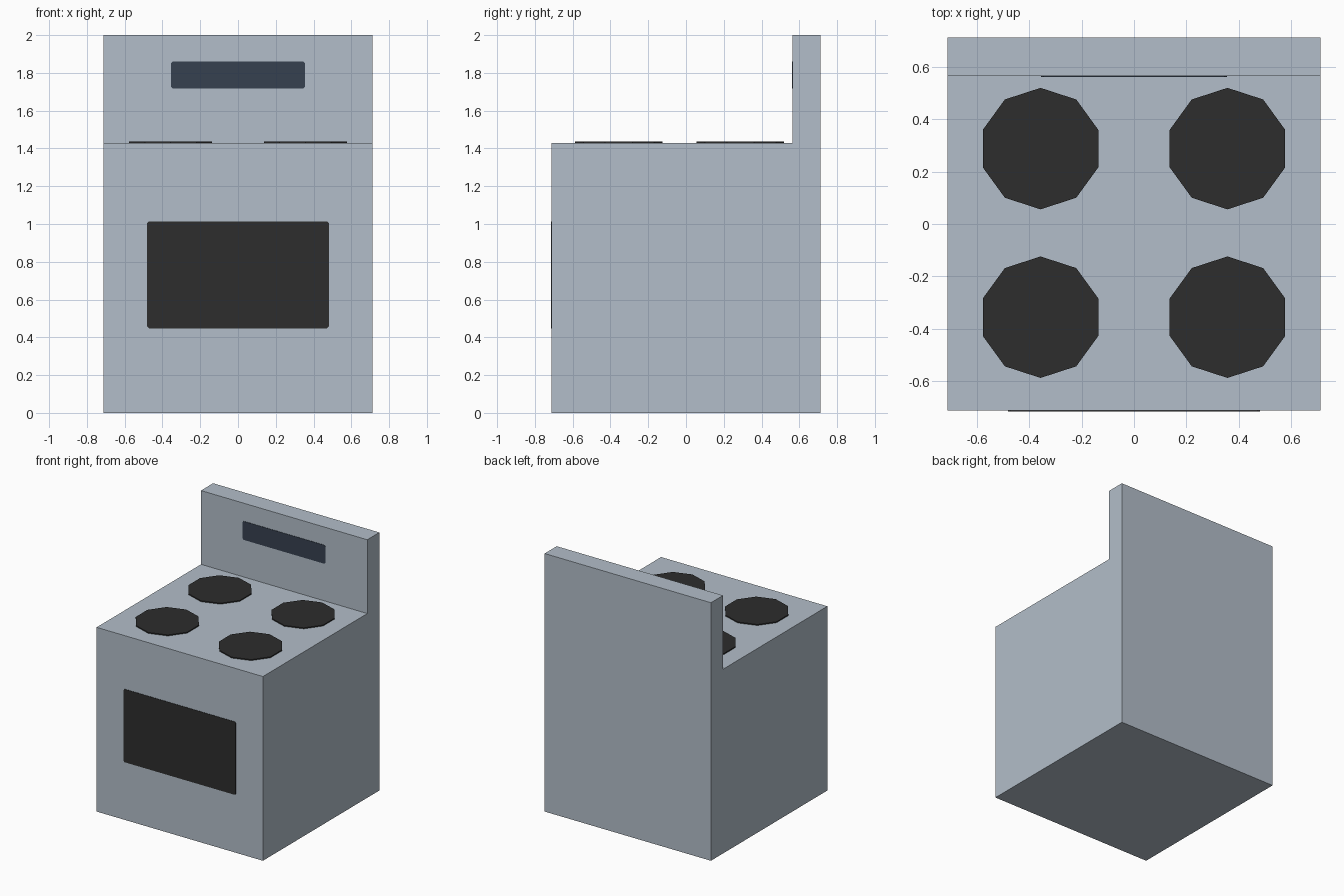
import bpy, bmesh, math

default = bpy.data.objects.get("Cube")
if default:
    bpy.data.objects.remove(default, do_unlink=True)


def make_material(name, rgb):
    mat = bpy.data.materials.new(name)
    mat.use_nodes = True
    color = (*rgb, 1.0)
    mat.diffuse_color = color
    mat.node_tree.nodes["Principled BSDF"].inputs["Base Color"].default_value = color
    return mat


steel = make_material("steel grey", (0.45, 0.515, 0.585))
black = make_material("burner black", (0.026, 0.026, 0.026))
navy = make_material("display navy", (0.037, 0.053, 0.08))

HALF = 0.713       # half of the width and depth
TOP = 1.428        # cooktop height
PANEL_Y = 0.565    # front of the back panel


def extrude_profile(name, points, offset, mat):
    """Fill a closed outline and extrude it along the offset vector."""
    bm = bmesh.new()
    face = bm.faces.new([bm.verts.new(p) for p in points])
    solid = bmesh.ops.extrude_face_region(bm, geom=[face])
    moved = [g for g in solid["geom"] if isinstance(g, bmesh.types.BMVert)]
    bmesh.ops.translate(bm, verts=moved, vec=offset)
    bmesh.ops.recalc_face_normals(bm, faces=bm.faces)
    mesh = bpy.data.meshes.new(name)
    bm.to_mesh(mesh)
    bm.free()
    mesh.materials.append(mat)
    obj = bpy.data.objects.new(name, mesh)
    bpy.context.collection.objects.link(obj)
    return obj


def front_plate(name, half_width, z_low, z_high, y, mat, cut=0.01):
    """Thin upright plate with clipped corners, facing the front."""
    w, c = half_width, cut
    outline = [(w - c, z_low), (w, z_low + c), (w, z_high - c), (w - c, z_high)]
    outline += [(-x, z) for x, z in reversed(outline)]
    return extrude_profile(name, [(x, y, z) for x, z in outline], (0, -0.003, 0), mat)


# Oven body and raised back panel as one L-shaped solid
side = [(-HALF, 0), (HALF, 0), (HALF, 2), (PANEL_Y, 2), (PANEL_Y, TOP), (-HALF, TOP)]
extrude_profile("stove_body", [(-HALF, y, z) for y, z in side], (2 * HALF, 0, 0), steel)

# Oven window and control display
front_plate("oven_window", 0.482, 0.448, 1.014, -HALF, black)
front_plate("control_display", 0.356, 1.717, 1.861, PANEL_Y, navy)

# Four ten-sided burners
for row, y in (("front", -0.356), ("back", 0.288)):
    for label, x in (("left", 0.357), ("right", -0.357)):
        ring = [(x + 0.232 * math.sin(i * math.tau / 10),
                 y + 0.232 * math.cos(i * math.tau / 10), TOP) for i in range(10)]
        extrude_profile(f"{row}_{label}_burner", ring, (0, 0, 0.008), black)
